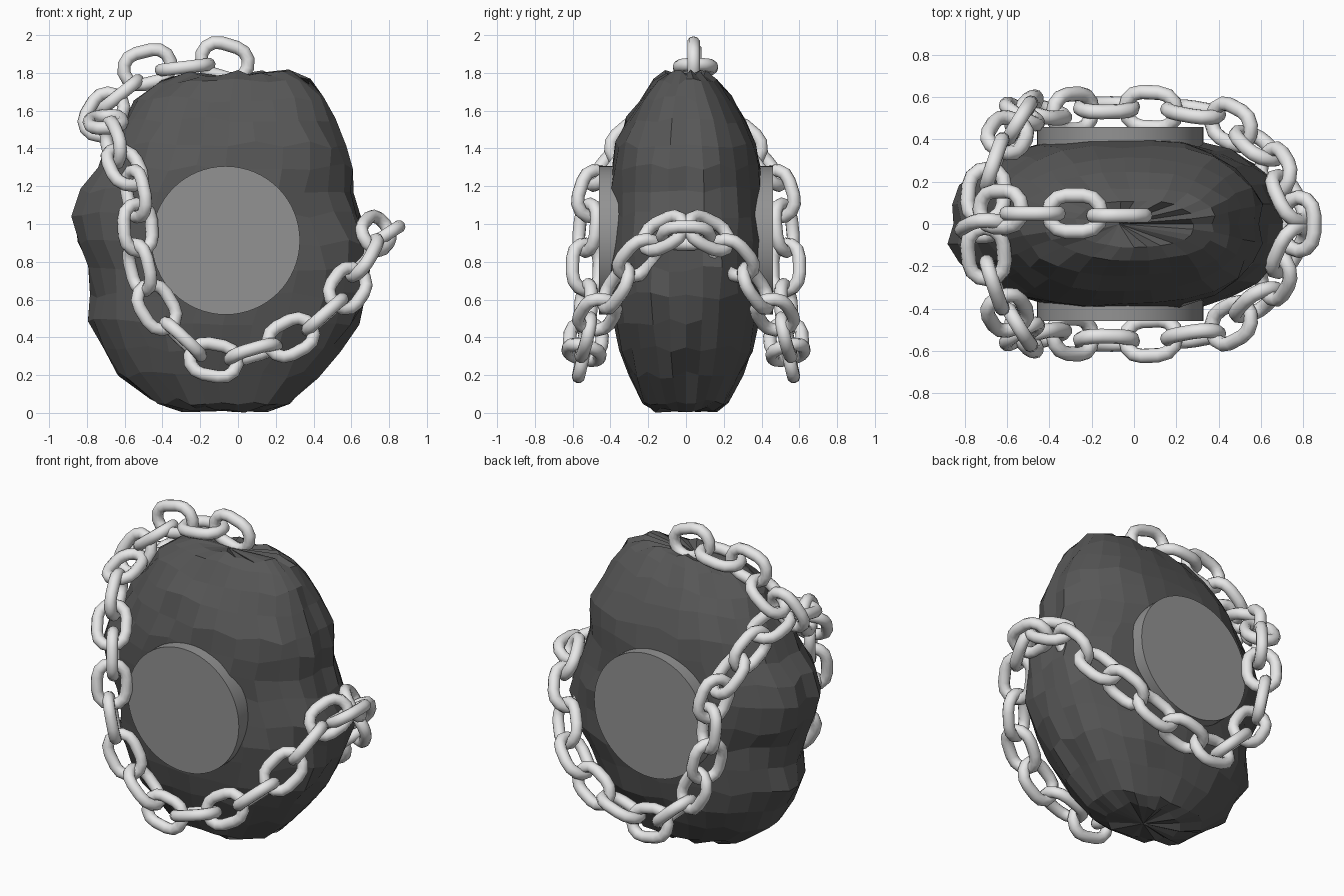
import bpy, bmesh, math, random
from mathutils import Vector, Matrix

random.seed(4)
if "Cube" in bpy.data.objects:
    bpy.data.objects.remove(bpy.data.objects["Cube"])


def material(name, grey):
    mat = bpy.data.materials.new(name)
    mat.use_nodes = True
    colour = (grey, grey, grey, 1)
    mat.diffuse_color = colour
    mat.node_tree.nodes["Principled BSDF"].inputs["Base Color"].default_value = colour
    return mat


def finish(bm, name, mat, smooth=False):
    bmesh.ops.recalc_face_normals(bm, faces=bm.faces)
    mesh = bpy.data.meshes.new(name)
    bm.to_mesh(mesh)
    bm.free()
    mesh.materials.append(mat)
    obj = bpy.data.objects.new(name, mesh)
    bpy.context.collection.objects.link(obj)
    if smooth:
        bpy.ops.object.select_all(action='DESELECT')
        obj.select_set(True)
        bpy.context.view_layer.objects.active = obj
        bpy.ops.object.shade_smooth_by_angle(angle=math.radians(50))


stone_mat = material("dark stone", 0.095)
disc_mat = material("mid grey", 0.29)
chain_mat = material("pale steel", 0.85)

# Rough stone: jittered oval rings of (height, left edge, right edge, half depth)
profile = [(0.02, -0.30, 0.16, 0.17), (0.06, -0.46, 0.28, 0.23),
           (0.20, -0.63, 0.42, 0.30), (0.34, -0.71, 0.54, 0.35),
           (0.48, -0.79, 0.63, 0.38), (0.62, -0.77, 0.69, 0.40),
           (0.76, -0.79, 0.72, 0.41), (0.90, -0.85, 0.70, 0.41),
           (1.05, -0.88, 0.64, 0.41), (1.18, -0.83, 0.60, 0.41),
           (1.30, -0.74, 0.60, 0.40), (1.42, -0.69, 0.58, 0.37),
           (1.55, -0.60, 0.51, 0.32), (1.66, -0.54, 0.46, 0.25),
           (1.75, -0.42, 0.38, 0.17), (1.80, -0.28, 0.28, 0.11)]
SIDES = 28
bm = bmesh.new()
rings = []
for z, x0, x1, depth in profile:
    ring = []
    for i in range(SIDES):
        a = math.tau * i / SIDES
        c, s = math.cos(a), math.sin(a)
        # The oval is boxier on the right, more pointed on the left
        power = 2.6 if c > 0 else 2.2
        k = (abs(c) ** power + abs(s) ** power) ** (-1 / power) * random.uniform(0.965, 1.025)
        x = (x0 + x1) / 2 + (x1 - x0) / 2 * c * k
        lift = random.uniform(-0.02, 0.02)
        ring.append(bm.verts.new((x, depth * s * k, max(z + lift, 0))))
    rings.append(ring)
for low, high in zip(rings, rings[1:]):
    for i in range(SIDES):
        j = (i + 1) % SIDES
        bm.faces.new((low[i], low[j], high[j], high[i]))
for ring, z in ((rings[0], 0.01), (rings[-1], 1.78)):
    pole = bm.verts.new((-0.07, 0, z))
    for i in range(SIDES):
        bm.faces.new((ring[i], ring[(i + 1) % SIDES], pole))
finish(bm, "stone", stone_mat)

# Round plug running through the stone from front to back
bm = bmesh.new()
bmesh.ops.create_cone(bm, cap_ends=True, segments=64, radius1=0.393, radius2=0.393,
                      depth=0.92, matrix=Matrix.Translation((-0.065, 0, 0.913))
                      @ Matrix.Rotation(math.pi / 2, 4, 'X'))
finish(bm, "round_plug", disc_mat, True)

# Chain links: a round tube swept along an oblong loop
TUBE, BEND, STRAIGHT = 0.035, 0.085, 0.042


def add_link(bm, centre, along, normal):
    along = along.normalized()
    normal = (normal - along * normal.dot(along)).normalized()
    across = normal.cross(along)
    loops = []
    for end in (1, -1):
        for i in range(7):
            a = -math.pi / 2 + math.pi * i / 6
            out = (along * math.cos(a) + across * math.sin(a)) * end
            core = centre + along * STRAIGHT * end + out * BEND
            loop = []
            for s in range(10):
                t = math.tau * s / 10
                loop.append(bm.verts.new(core + (out * math.cos(t) + normal * math.sin(t)) * TUBE))
            loops.append(loop)
    for n, a in enumerate(loops):
        b = loops[(n + 1) % len(loops)]
        for s in range(10):
            t = (s + 1) % 10
            bm.faces.new((a[s], a[t], b[t], b[s]))


# Looped chain: front half from the right edge to the upper shoulder, then mirrored
half = [(0.78, 0, 0.94), (0.73, -0.12, 0.95), (0.67, -0.25, 0.82), (0.58, -0.37, 0.66),
        (0.46, -0.47, 0.52), (0.28, -0.53, 0.40), (0.08, -0.54, 0.32), (-0.13, -0.55, 0.28),
        (-0.29, -0.53, 0.39), (-0.43, -0.53, 0.56), (-0.52, -0.53, 0.77), (-0.53, -0.52, 0.98),
        (-0.54, -0.49, 1.16), (-0.60, -0.42, 1.30), (-0.66, -0.29, 1.43), (-0.70, -0.14, 1.54)]
path = [Vector(p) for p in half]
flip = Matrix.Diagonal((1, -1, 1))
last = len(path) - 1
bm = bmesh.new()
for i, p in enumerate(path):
    before = path[i - 1] if i else flip @ path[1]
    after = path[i + 1] if i < last else flip @ p
    along = (after - before).normalized()
    outward = Vector((p.x * 0.4, p.y * 1.5, 0.2))
    outward = (outward - along * outward.dot(along)).normalized()
    # Links alternate by a quarter turn, with a slow twist up the left side
    twist = math.radians(45) * min(max((i - 8) / 2, 0), 1)
    turn = Matrix.Rotation(twist + (math.pi / 2 if i % 2 == 0 else 0), 3, along)
    normal = turn @ outward
    add_link(bm, p, along, normal)
    if i:
        add_link(bm, flip @ p, flip @ along, flip @ normal)
finish(bm, "loop_chain", chain_mat, True)

# Short chain from the crown of the stone to the link that gathers the loop
bm = bmesh.new()
for centre, along, normal in [((-0.07, 0.04, 1.865), (1, 0, -0.3), (0, 1, 0)),
                              ((-0.28, 0.05, 1.83), (1, 0, 0.12), (0, 0, 1)),
                              ((-0.48, 0.05, 1.83), (1, 0, 0.25), (0, 1, 0)),
                              ((-0.63, 0.07, 1.68), (1, 0, 0.8), (-0.6, 0, 1)),
                              ((-0.71, -0.02, 1.58), (0.6, 0.3, 1), (0, 0.9, -0.4))]:
    add_link(bm, Vector(centre), Vector(along), Vector(normal))
finish(bm, "crown_chain", chain_mat, True)
